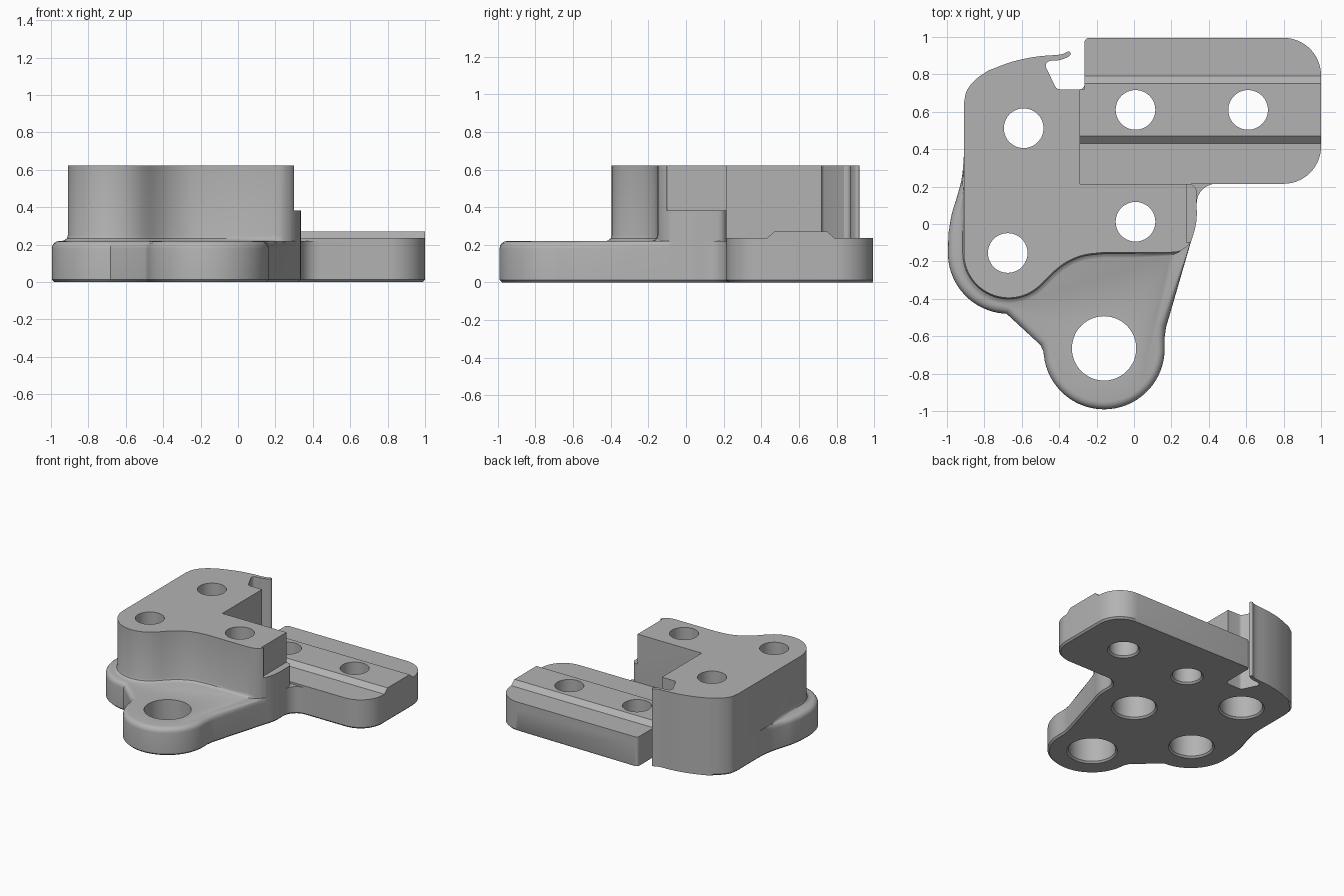
import bpy, bmesh, math
from mathutils import Vector

if "Cube" in bpy.data.objects:
    bpy.data.objects.remove(bpy.data.objects["Cube"])

grey = bpy.data.materials.new("machined grey")
grey.diffuse_color = (0.45, 0.45, 0.45, 1)
grey.use_nodes = True
grey.node_tree.nodes["Principled BSDF"].inputs["Base Color"].default_value = grey.diffuse_color


def clamp(v):
    return max(0.0, min(1.0, v))


def arc(cx, cy, r, a0, a1, n=14):
    return [(cx + r * math.cos(math.radians(a0 + (a1 - a0) * i / n)),
             cy + r * math.sin(math.radians(a0 + (a1 - a0) * i / n))) for i in range(n + 1)]


def spline(pts, n=5):
    """Smooth curve through the points."""
    p = [Vector(q) for q in pts]
    p = [2 * p[0] - p[1]] + p + [2 * p[-1] - p[-2]]
    out = []
    for i in range(1, len(p) - 2):
        a, b, c, d = p[i - 1:i + 3]
        for k in range(n):
            t = k / n
            q = 0.5 * (2 * b + (c - a) * t + (2 * a - 5 * b + 4 * c - d) * t * t
                       + (3 * b - a - 3 * c + d) * t ** 3)
            out.append((q.x, q.y))
    return out + [tuple(pts[-1])]


def offset(pts, dist):
    """Move each outline point outward by dist(x, y)."""
    out = []
    for i, (x, y) in enumerate(pts):
        p = Vector((x, y))
        e1 = (p - Vector(pts[i - 1])).normalized()
        e2 = (Vector(pts[(i + 1) % len(pts)]) - p).normalized()
        n = Vector((e1.y + e2.y, -e1.x - e2.x)).normalized()
        k = max(0.6, n.dot(Vector((e1.y, -e1.x))))
        q = p + n * dist(x, y) / k
        out.append((q.x, q.y))
    return out


def clean(pts):
    out = []
    for p in pts:
        if not out or math.dist(p, out[-1]) > 0.002:
            out.append(p)
    return out[:-1] if math.dist(out[0], out[-1]) < 0.002 else out


def loft(bm, rings):
    """Skin a stack of equal-length rings and cap both ends."""
    vs = [[bm.verts.new(p) for p in r] for r in rings]
    for a, b in zip(vs, vs[1:]):
        for i in range(len(a)):
            j = (i + 1) % len(a)
            bm.faces.new((a[i], a[j], b[j], b[i]))
    bm.faces.new(vs[0][::-1])
    bm.faces.new(vs[-1])


def make(name, *stacks):
    bm = bmesh.new()
    for s in stacks:
        loft(bm, s)
    bmesh.ops.recalc_face_normals(bm, faces=bm.faces)
    me = bpy.data.meshes.new(name)
    bm.to_mesh(me)
    bm.free()
    ob = bpy.data.objects.new(name, me)
    bpy.context.collection.objects.link(ob)
    me.materials.append(grey)
    return ob


def levels(outline, steps):
    return [[(x, y, z) for x, y in offset(outline, d)] for z, d in steps]


def combine(target, other, op):
    m = target.modifiers.new(op, 'BOOLEAN')
    m.object, m.operation, m.solver = other, op, 'EXACT'
    bpy.context.view_layer.objects.active = target
    bpy.ops.object.modifier_apply(modifier=m.name)
    bpy.data.objects.remove(other)


def none(x, y):
    return 0.0


# Shared outline pieces, counter-clockwise
right_edge = spline([(0.306, -0.09), (0.325, -0.03), (0.335, 0.03), (0.335, 0.11)], 4)
wing_end = arc(0.8, 0.415, 0.2, -90, 0) + arc(0.8, 0.795, 0.2, 0, 90)
slot = arc(-0.24, 0.97, 0.025, 90, 180, 5) + arc(-0.29, 0.745, 0.025, 0, -90, 5)
slot_left = arc(-0.395, 0.75, 0.03, 270, 210, 4)
clip = spline([(-0.472, 0.84), (-0.468, 0.86), (-0.445, 0.873), (-0.395, 0.877), (-0.35, 0.895),
               (-0.338, 0.912), (-0.352, 0.922), (-0.395, 0.906), (-0.52, 0.895),
               (-0.65, 0.868), (-0.78, 0.82)]) + spline(
                   [(-0.78, 0.82), (-0.85, 0.77), (-0.895, 0.71), (-0.91, 0.64)])

# Base plate outline
base_line = clean(
    spline([(-0.91, 0.36), (-0.92, 0.25), (-0.945, 0.15), (-0.975, 0.05), (-0.992, -0.05)])
    + arc(-0.67, -0.155, 0.325, 180, 268, 20)
    + [(-0.50, -0.647), (-0.485, -0.68)] + arc(-0.16, -0.667, 0.324, 192, 360, 32)
    + [(0.163, -0.61), (0.172, -0.55)] + right_edge
    + arc(0.44, 0.11, 0.105, 180, 90, 8) + wing_end + slot + slot_left + clip)


def rounding(x, y):
    if y > 0.4 or (x > 0.2 and y > -0.12):
        return 0.0
    return clamp((0.3 - y) / 0.2)


def chamfer(x, y):
    return 0.0 if y > 0.68 and -0.8 < x < -0.2 else -0.013


steps = [(0, chamfer), (0.013, none), (0.18, none)]
for a in (22.5, 45, 67.5, 90):
    c, s = 1 - math.cos(math.radians(a)), math.sin(math.radians(a))
    steps.append((0.18 + 0.04 * s, lambda x, y, c=c: -0.04 * c * rounding(x, y)))
bracket = make("mounting_bracket", levels(base_line, steps))

# Tall block, flared into the plate at its foot
block_line = clean(
    [(-0.91, 0.36), (-0.91, 0.2), (-0.91, 0.1), (-0.91, 0.0)]
    + arc(-0.67, -0.155, 0.24, 180, 315, 24)
    + spline([(-0.49, -0.315), (-0.43, -0.255), (-0.36, -0.203), (-0.27, -0.166), (-0.16, -0.152)])
    + [(0.0, -0.152)] + spline([(0.19, -0.152), (0.24, -0.146), (0.28, -0.122), (0.306, -0.09)])
    + right_edge + arc(0.29, 0.17, 0.045, 0, 90, 5)
    + [(-0.29, 0.215), (-0.29, 0.72)] + slot_left + clip)


def flare(x, y):
    return clamp((0.2 - y) / 0.2) * clamp((0.25 - x) / 0.1)


steps = [(0.22, lambda x, y: 0.03 * flare(x, y)), (0.224, lambda x, y: 0.018 * flare(x, y)),
         (0.233, lambda x, y: 0.006 * flare(x, y)), (0.25, none), (0.622, none)]
block = make("tall_block", levels(block_line, steps))

# Low wing pad, then the sloped ridge along it
pad_line = clean([(-0.29, 0.215)] + wing_end + slot)
pad = make("wing_pad", levels(pad_line, [(0.22, none), (0.235, none)]))
ridge_profile = [(0.43, 0.235), (0.79, 0.235), (0.75, 0.271), (0.47, 0.271)]
slot_cut = [(-0.29, 0.43), (1.0, 0.43), (1.0, 0.79), (-0.29, 0.79)]
ridge = make("wing_ridge", [[(x, y, z) for y, z in ridge_profile] for x in (-0.29, 1.0)])
notch_line = [(-0.5, 0.722), (-0.265, 0.722), (-0.265, 1.1), (-0.5, 1.1)]
combine(ridge, make("slot_cutter", levels(notch_line, [(0.1, none), (0.5, none)])), 'DIFFERENCE')

# Step cut out of the block's right side
step_line = [(0.28, -0.1), (0.5, -0.1), (0.5, 0.4), (0.28, 0.4)]
combine(block, make("step_cutter", levels(step_line, [(0.382, none), (0.8, none)])), 'DIFFERENCE')

for part in (pad, ridge, block):
    combine(bracket, part, 'UNION')


# Holes: (x, y, bottom radius, top radius)
def bore(x, y, big, small):
    prof = [(-0.01, big + 0.023), (0.013, big), (0.4, big)]
    prof += [(0.41, small)] if small < big else []
    prof += [(0.8, small)]
    return [[(px, py, z) for px, py in arc(x, y, r, 0, 352.5, 47)] for z, r in prof]


holes = [(-0.59, 0.512, 0.155, 0.106), (-0.675, -0.155, 0.155, 0.106), (0.008, 0.012, 0.155, 0.106),
         (0.008, 0.61, 0.106, 0.106), (0.61, 0.61, 0.106, 0.106), (-0.16, -0.665, 0.172, 0.172)]
combine(bracket, make("hole_cutter", *[bore(*h) for h in holes]), 'DIFFERENCE')

# Tidy mesh and smooth shading
bm = bmesh.new()
bm.from_mesh(bracket.data)
bmesh.ops.remove_doubles(bm, verts=bm.verts, dist=0.0005)
bm.to_mesh(bracket.data)
bm.free()
bpy.ops.object.select_all(action='DESELECT')
bracket.select_set(True)
bpy.context.view_layer.objects.active = bracket
bpy.ops.object.shade_smooth_by_angle(angle=math.radians(30))
